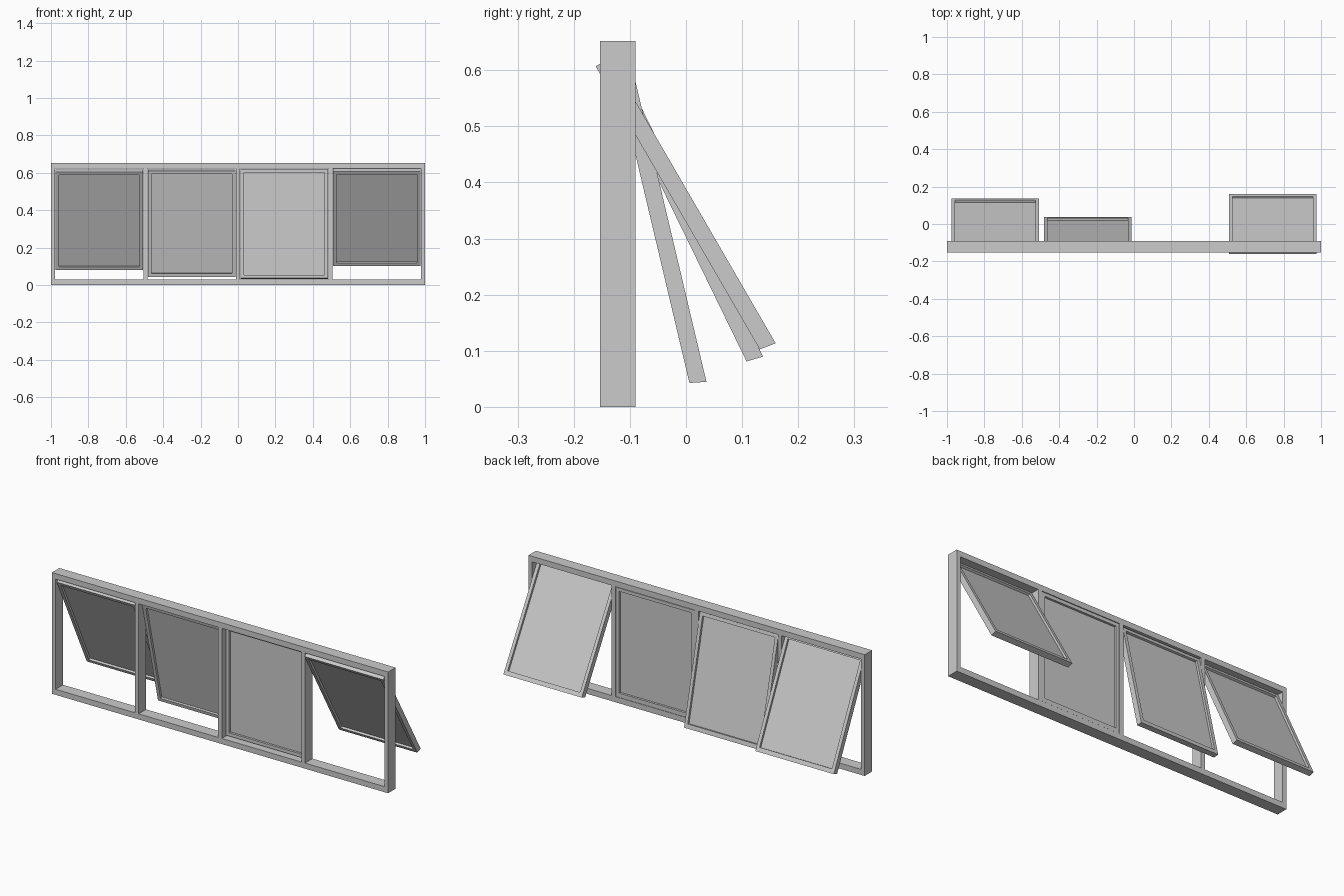
import bpy, math

if "Cube" in bpy.data.objects:
    bpy.data.objects.remove(bpy.data.objects["Cube"])

FRONT, BACK, H = -0.153, -0.09, 0.652     # outer frame depth and height
T, RAIL = 0.022, 0.03                     # post width, head/sill height
W = (2 - 5 * T) / 4                       # opening width


def prism(name, profile, x0, x1):
    """Extrude a (y, z) profile along x."""
    n = len(profile)
    verts = [(x, y, z) for x in (x0, x1) for y, z in profile]
    faces = [tuple(range(n))[::-1], tuple(range(n, 2 * n))]
    faces += [(i, (i + 1) % n, n + (i + 1) % n, n + i) for i in range(n)]
    me = bpy.data.meshes.new(name)
    me.from_pydata(verts, [], faces)
    ob = bpy.data.objects.new(name, me)
    bpy.context.collection.objects.link(ob)
    return ob


def box(name, x0, x1, y0, y1, z0, z1):
    return prism(name, [(y0, z0), (y1, z0), (y1, z1), (y0, z1)], x0, x1)


# fixed outer frame: sill, head and five posts
box("frame_sill", -1, 1, FRONT, BACK, 0, RAIL)
box("frame_head", -1, 1, FRONT, BACK, H - RAIL, H)
for i in range(5):
    x = -1 + i * (W + T)
    box(f"frame_post_{i + 1}", x, x + T, FRONT, BACK, RAIL, H - RAIL)

# sashes: opening angle and position of the top inner edge
SASHES = [(26, -0.1476, 0.605), (13.3, -0.128, 0.610),
          (0, -0.121, 0.619), (30.1, -0.161, 0.607)]
D, L, LIP, S = 0.03, 0.583, 0.005, 0.018  # depth, length, drip slope, rail width

for i, (angle, y, z) in enumerate(SASHES):
    x0 = -1 + T + i * (W + T) + 0.003
    x1 = x0 + W - 0.006
    side = [(0, -L), (D, -L - LIP), (D, 0), (0, 0)]
    bottom = [(0, -L), (D, -L - LIP), (D, -L + S), (0, -L + S)]
    parts = [
        prism(f"sash_{i + 1}_left_stile", side, x0, x0 + S),
        prism(f"sash_{i + 1}_right_stile", side, x1 - S, x1),
        prism(f"sash_{i + 1}_bottom_rail", bottom, x0 + S, x1 - S),
        box(f"sash_{i + 1}_top_rail", x0 + S, x1 - S, 0, D, -S, 0),
        box(f"sash_{i + 1}_pane", x0 + S, x1 - S, 0.012, 0.018, -L + S, -S),
    ]
    for ob in parts:
        ob.location = (0, y, z)
        ob.rotation_euler.x = math.radians(angle)
